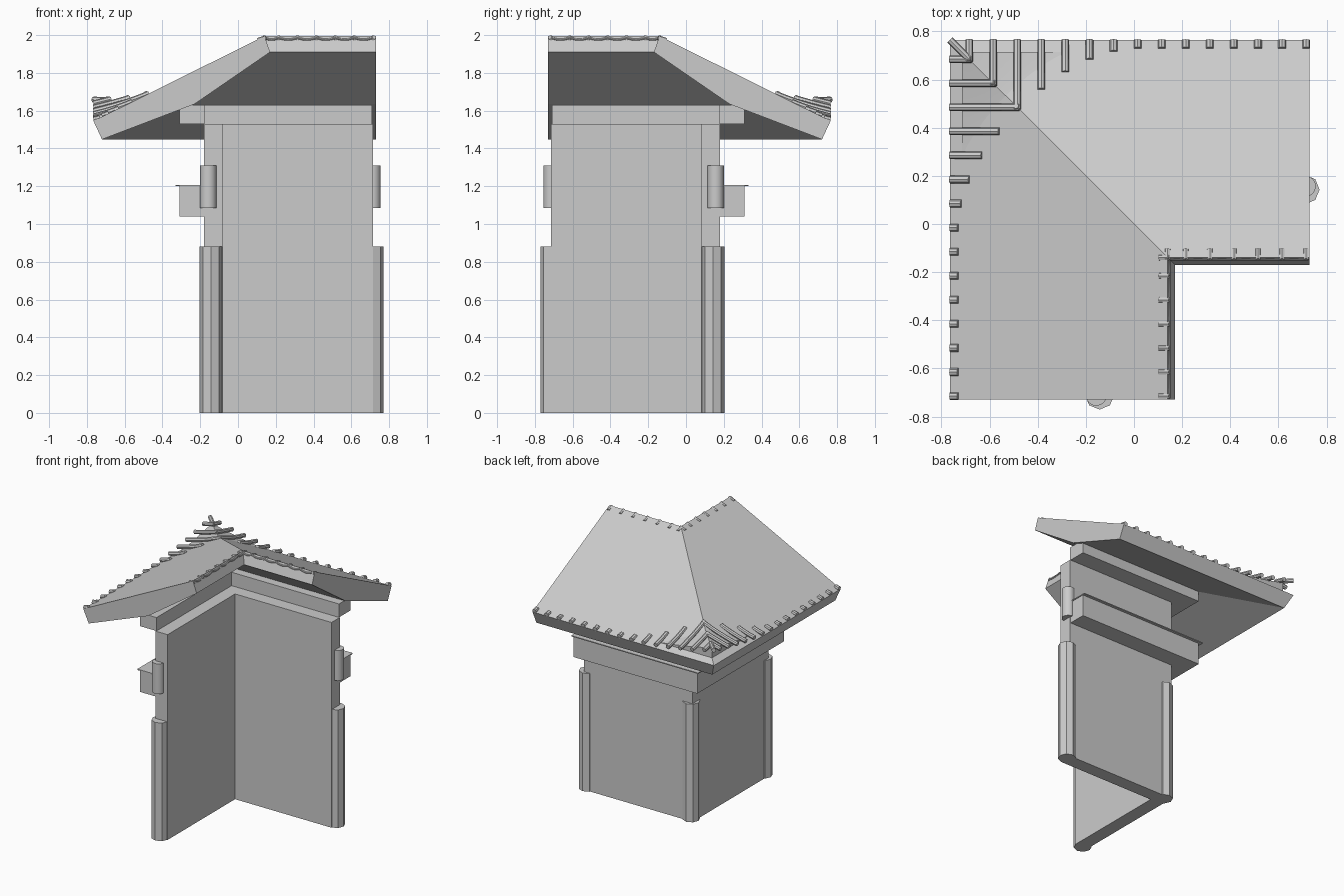
import bpy, bmesh, math

if "Cube" in bpy.data.objects:
    bpy.data.objects.remove(bpy.data.objects["Cube"])

EAVE, RIDGE, END = 0.765, 0.14, 0.73
EAVE_Z, RIDGE_Z = 1.545, 1.995
SLOPE = (RIDGE_Z - EAVE_Z) / (EAVE + RIDGE)


def make(name, verts, faces, smooth=False):
    me = bpy.data.meshes.new(name)
    me.from_pydata(verts, [], faces)
    bm = bmesh.new()
    bm.from_mesh(me)
    bmesh.ops.remove_doubles(bm, verts=bm.verts, dist=1e-5)
    bmesh.ops.recalc_face_normals(bm, faces=bm.faces)
    for f in bm.faces:
        f.smooth = smooth
    bm.to_mesh(me)
    bm.free()
    ob = bpy.data.objects.new(name, me)
    bpy.context.collection.objects.link(ob)
    return ob


def l_sweep(name, profile, end):
    """Sweep an (offset, z) profile along the L-shaped plan, mitred at the corner."""
    n = len(profile)
    verts = [(a, -end, z) for a, z in profile]
    verts += [(a, -a, z) for a, z in profile]
    verts += [(end, -a, z) for a, z in profile]
    faces = [tuple(range(n)), tuple(range(2 * n, 3 * n))]
    for k in (0, n):
        for i in range(n):
            j = (i + 1) % n
            faces.append((k + i, k + j, k + n + j, k + n + i))
    return make(name, verts, faces)


def box_profile(a0, a1, z0, z1):
    return [(a0, z0), (a1, z0), (a1, z1), (a0, z1)]


def mirror(p):
    return (-p[1], -p[0], p[2])


def tubes(name, paths, radius):
    cu = bpy.data.curves.new(name, 'CURVE')
    cu.dimensions = '3D'
    cu.bevel_depth = radius
    cu.bevel_resolution = 2
    cu.use_fill_caps = True
    for path in paths:
        sp = cu.splines.new('POLY')
        sp.points.add(len(path) - 1)
        for pt, co in zip(sp.points, path):
            pt.co = (*co, 1)
    ob = bpy.data.objects.new(name, cu)
    bpy.context.collection.objects.link(ob)
    bpy.ops.object.select_all(action='DESELECT')
    ob.select_set(True)
    bpy.context.view_layer.objects.active = ob
    bpy.ops.object.convert(target='MESH')
    bpy.ops.object.shade_smooth_by_angle()


def column(name, x, y, r, z0, z1, sides):
    bpy.ops.mesh.primitive_cylinder_add(vertices=sides, radius=r, depth=z1 - z0,
                                        location=(x, y, (z0 + z1) / 2))
    ob = bpy.context.object
    ob.name = name
    if sides > 8:
        bpy.ops.object.shade_smooth_by_angle()


# Walls, outer ledge and cornice
l_sweep("wall", box_profile(-0.18, -0.08, 0, 1.53), 0.715)
l_sweep("ledge", box_profile(-0.31, -0.17, 1.04, 1.2), 0.71)
l_sweep("ledge_lip", box_profile(-0.33, -0.17, 1.2, 1.207), 0.715)
l_sweep("cornice", box_profile(-0.31, -0.175, 1.53, 1.63), 0.71)

# Solid roof shell
l_sweep("roof", [(-EAVE, EAVE_Z), (RIDGE, RIDGE_Z), (0.17, 1.91),
                 (-0.23, 1.635), (-0.72, 1.448)], END)

# Octagonal posts and round pegs
for nm, x, y in (("end_post_a", -0.143, -0.71), ("end_post_b", 0.71, 0.143),
                 ("corner_post", -0.143, 0.143)):
    column(nm, x, y, 0.061, 0, 0.88, 8)
for nm, x, y in (("peg_a", -0.157, -0.712), ("peg_b", 0.712, 0.157)):
    column(nm, x, y, 0.043, 1.085, 1.31, 24)


# Curl of the tiles: d = distance along eave from corner, s = distance up the slope
def fall(d):
    return max(0, 1 - d / 0.8) ** 2


def reach(d):
    return 0.035 + 0.62 * fall(d)


def curl(d, s):
    return (0.008 + 0.105 * fall(d)) * max(0, 1 - s / reach(d)) ** 1.5


def on_roof(d, s, dz=0.0):
    return (d - EAVE, EAVE - s, EAVE_Z + SLOPE * s + curl(d, s) + dz)


# Eave tiles, mitred at the hip
eave = []
for k in range(15):
    d = 0.08 + 0.1 * k
    L = min(d + 0.01, reach(d) + 0.01) if k < 3 else reach(d)
    path = [on_roof(d, L * i / 10) for i in range(11)]
    eave += [path, [mirror(p) for p in path]]
eave.append([on_roof(s, s) for s in (0.0, 0.025, 0.05, 0.08)])
tubes("eave_tiles", eave, 0.016)

# Curled corner surface under the tiles
verts, faces, N, M = [], [], 8, 12
for i in range(-1, N + 1):
    s = 0.05 + 0.25 * max(i, 0) / N
    for j in range(M + 1):
        d = s + (0.56 - s) * j / M
        x, y, z = on_roof(d, s, -0.012)
        verts.append((x, y, EAVE_Z + SLOPE * s - 0.02 if i < 0 else z))
W = M + 1
for i in range(N + 1):
    for j in range(M):
        a = i * W + j
        faces.append((a, a + 1, a + W + 1, a + W))
off = len(verts)
faces += [tuple(off + v for v in f) for f in faces]
verts += [mirror(p) for p in verts]
patch = make("corner_curl", verts, faces, True)
bpy.context.view_layer.objects.active = patch
patch.select_set(True)
bpy.ops.object.shade_smooth_by_angle()

# Ridge tile ends and sagging pan tiles between them
ridge, pans = [], []
xs = [RIDGE] + [0.215 + 0.1 * k for k in range(6)]
for i, x in enumerate(xs):
    path = [(x, -RIDGE - 0.008, 1.987), (x, -RIDGE + 0.035, 1.972)]
    ridge += [path, [mirror(p) for p in path]]
    if i:
        x0 = xs[i - 1]
        arc = [(x0 + (x - x0) * t / 6, -RIDGE - 0.006,
                1.987 - 0.012 * math.sin(math.pi * t / 6)) for t in range(7)]
        pans += [arc, [mirror(p) for p in arc]]
tubes("ridge_tiles", ridge, 0.013)
tubes("ridge_pans", pans, 0.006)
